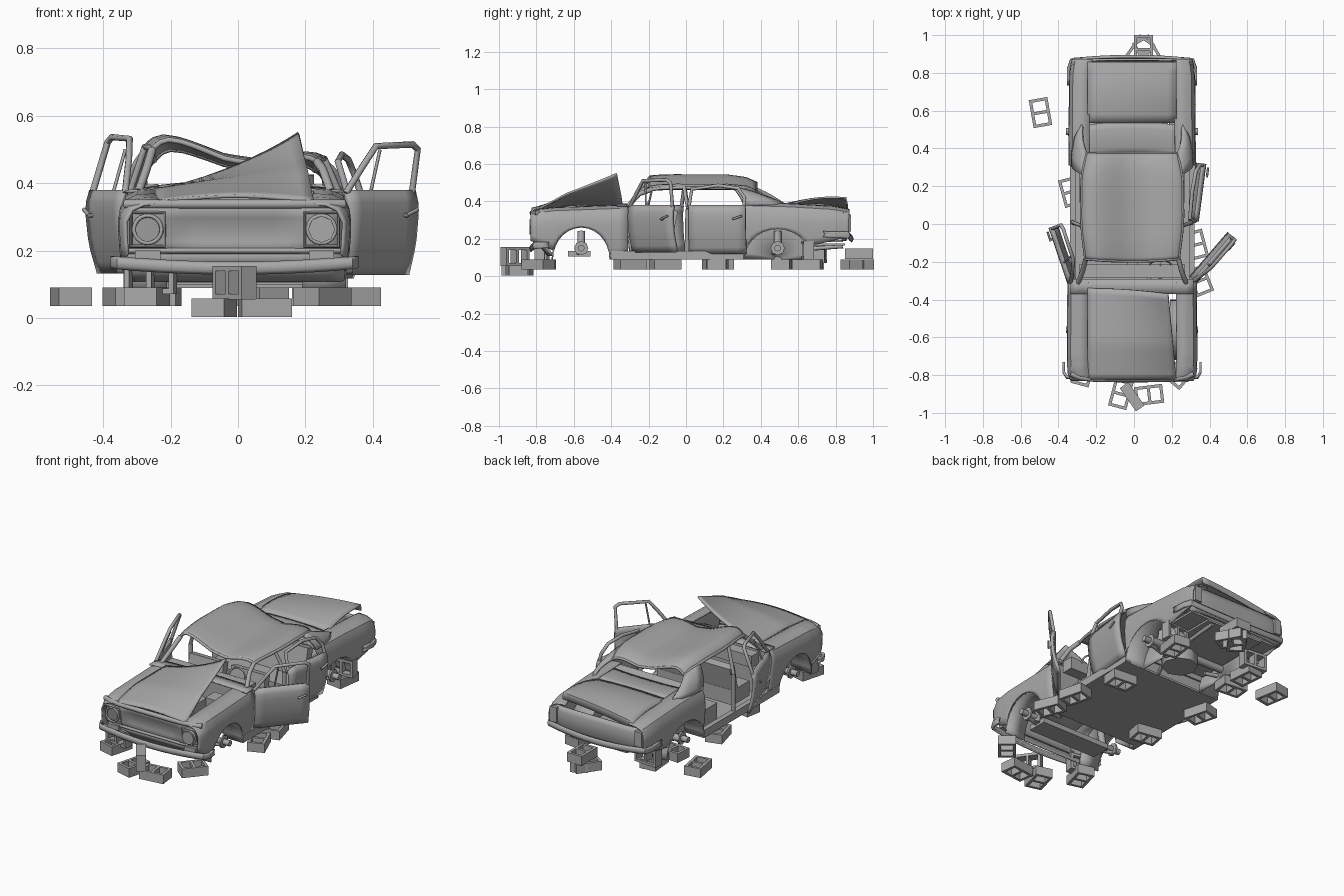
import bpy, bmesh, math
from mathutils import Matrix, Vector, Euler

if "Cube" in bpy.data.objects:
    bpy.data.objects.remove(bpy.data.objects["Cube"])

grey = bpy.data.materials.new("plain_grey")
grey.use_nodes = True
grey.diffuse_color = (0.4, 0.4, 0.4, 1)
grey.node_tree.nodes["Principled BSDF"].inputs["Base Color"].default_value = (0.4, 0.4, 0.4, 1)
CX = -0.01  # centre line of the car


def link(name, data, angle=35):
    ob = bpy.data.objects.new(name, data)
    bpy.context.collection.objects.link(ob)
    data.materials.append(grey)
    bpy.ops.object.select_all(action='DESELECT')
    ob.select_set(True)
    bpy.context.view_layer.objects.active = ob
    if ob.type == 'CURVE':
        bpy.ops.object.convert(target='MESH')
        ob = bpy.context.view_layer.objects.active
    bpy.ops.object.shade_smooth_by_angle(angle=math.radians(angle))
    return ob


def grid(name, us, vs, f, thick=0.008):
    """Sheet-metal panel: f(u, v) gives each point."""
    bm = bmesh.new()
    rows = [[bm.verts.new(f(u, v)) for v in vs] for u in us]
    for a, b in zip(rows, rows[1:]):
        for i in range(len(vs) - 1):
            bm.faces.new((a[i], b[i], b[i + 1], a[i + 1]))
    bmesh.ops.recalc_face_normals(bm, faces=bm.faces)
    me = bpy.data.meshes.new(name)
    bm.to_mesh(me)
    bm.free()
    ob = link(name, me)
    mod = ob.modifiers.new("thickness", 'SOLIDIFY')
    mod.thickness, mod.offset = thick, 0
    return ob


def tube(name, pts, r=0.008, closed=False):
    cu = bpy.data.curves.new(name, 'CURVE')
    cu.dimensions, cu.bevel_depth, cu.bevel_resolution, cu.use_fill_caps = '3D', r, 2, True
    sp = cu.splines.new('POLY')
    sp.points.add(len(pts) - 1)
    for p, q in zip(sp.points, pts):
        p.co = (*q, 1)
    sp.use_cyclic_u = closed
    return link(name, cu, 50)


def boxes(name, parts, loc, rot=(0, 0, 0)):
    """Boxes given as (centre, size), joined and then placed."""
    bm = bmesh.new()
    for c, s in parts:
        bmesh.ops.create_cube(bm, size=1, matrix=Matrix.Translation(c) @ Matrix.Diagonal((*s, 1)))
    bm.transform(Matrix.Translation(loc) @ Euler([math.radians(a) for a in rot]).to_matrix().to_4x4())
    me = bpy.data.meshes.new(name)
    bm.to_mesh(me)
    bm.free()
    return link(name, me)


def box(name, loc, size, rot=(0, 0, 0)):
    return boxes(name, [((0, 0, 0), size)], loc, rot)


def span(a, b, n):
    return [a + (b - a) * i / n for i in range(n + 1)]


def table(pts, t):
    """Straight-line lookup in a short list of pairs."""
    if t <= pts[0][0]:
        return pts[0][1]
    for (a, p), (b, q) in zip(pts, pts[1:]):
        if t <= b:
            return p + (q - p) * (t - a) / (b - a)
    return pts[-1][1]


# Fenders and rear quarters: columns from the arch line up to the shoulder
TOP = [(-.83, .335), (-.79, .352), (-.7, .362), (-.31, .376), (.31, .39), (.55, .383), (.8, .368), (.87, .352)]
ARCHES = {"front": (-.56, .155, 1.12), "rear": (.49, .18, .92)}


def arch_z(which, y):
    c, r, k = ARCHES[which]
    return .09 + k * math.sqrt(max(0, r * r - (y - c) ** 2))


def fender(which, side, ys, low):
    def f(y, v):
        top = table(TOP, y)
        bot = max(arch_z(which, y), table(low, y))
        pinch = table([(-.83, .02), (-.79, .004), (-.7, 0), (.3, .008), (.8, .012), (.87, .025)], y)
        if v <= 1:
            z = bot + (.285 - bot) * v
            x = .342 - .022 * ((.285 - z) / .19) ** 2
        else:
            x, dz = [(.338, -.045), (.323, -.015), (.29, 0), (.235, .004)][v - 2]
            z = top + dz
        return (CX + side * (x - pinch), y, z)
    return grid(which + "_fender", ys, [0, .33, .67, 1, 2, 3, 4, 5], f)


def arch_ys(which):
    c, r, k = ARCHES[which]
    return [c - r * math.cos(math.pi * i / 14) for i in range(15)]


for s in (1, -1):
    fender("front", s, [-.83, -.815, -.79, -.75] + arch_ys("front") + [-.36, -.31],
           [(-.83, .19), (-.72, .14), (-.6, .14), (-.5, .09)])
    fender("rear", s, arch_ys("rear") + [.72, .78, .83, .86, .872],
           [(.31, .09), (.5, .09), (.55, .15), (.7, .17), (.87, .21)])
    # Wheel housings (open inside at the front), sills and suspension
    for which, (c, r, k) in ARCHES.items():
        walls = [(.33, 1), (.2, 1)] + ([(.2, .1)] if which == "rear" else [])
        grid(which + "_wheel_housing", span(0, math.pi, 14), walls,
             lambda a, v: (CX + s * v[0], c + r * v[1] * math.cos(a), .09 + k * r * v[1] * math.sin(a)))
        tube(which + "_hub", [(CX + s * .24, c, .15), (CX + s * .35, c, .15)], .018)
        tube(which + "_brake_disc", [(CX + s * .3, c, .15), (CX + s * .31, c, .15)], .038)
        tube(which + "_spring", [(CX + s * .24, c, .12), (CX + s * .22, c, .24)], .02)
        tube(which + "_arm", [(CX + s * .12, c - .04, .12), (CX + s * .3, c, .13)], .012)
    box("sill", (CX + s * .315, -.045, .112), (.03, .72, .045))
    tube("door_pillar", [(CX + s * .31, .005, .12), (CX + s * .315, .01, .36)], .013)

# Front end: nose panel, valance, rim, headlamps, bumper
XS = span(-.325, .325, 16)


def nose_y(x, z):
    return -.8 - .03 * (z - .19) / .16 + .03 * (x / .325) ** 6


grid("nose_panel", XS, span(.19, .335, 4),
     lambda x, z: (CX + x, nose_y(x, z) + (.018 if abs(x) < .2 and .2 < z < .32 else 0), z))
grid("front_valance", XS, span(0, 1, 3), lambda x, t: (CX + x, nose_y(x, .19) + .06 * t, .19 - .08 * t))
tube("nose_rim", [(CX + x, nose_y(x, .34) + .005, .338) for x in XS], .014)
tube("grille_lower_rim", [(CX + x, nose_y(x, .2) - .002, .2) for x in XS], .008)
for s in (1, -1):
    x = CX + s * .258
    tube("lamp_surround", [(x + a, nose_y(.25, .263 + b) - .004, .263 + b)
                           for a, b in ((-.05, -.05), (.05, -.05), (.05, .05), (-.05, .05))], .007, True)
    tube("lamp_ring", [(x + .041 * math.cos(a), -.822, .263 + .041 * math.sin(a))
                       for a in span(0, 6.0, 20)], .006, True)
    box("indicator", (x, -.803, .187), (.075, .03, .028))
    box("tail_lamp", (CX + s * .285, .872, .285), (.045, .02, .09))
tube("headlamp", [(CX + .258, -.836, .263), (CX + .258, -.8, .263)], .04)


def bumper(name, ends, y, z, k, depth, bow):
    def f(u, v):
        wrap = max(0, abs(u) - .88) / .12
        side = math.copysign(min(1, abs(u) / .92), u)
        return (CX + side * ends, y + k * (depth * wrap - .008 * math.sin(v * math.pi) - .02 * (1 - side * side)),
                z + bow * u * u + (v - .5) * .032)
    grid(name, [-1, -.96, -.92, -.88] + span(-.75, .75, 8) + [.88, .92, .96, 1], span(0, 1, 4), f, .012)


bumper("front_bumper", .362, -.805, .148, 1, .075, .02)
bumper("rear_bumper", .338, .862, .2, -1, .13, .025)
grid("rear_panel", XS, span(0, 1, 5),
     lambda x, t: (CX + x * .96, .835 + .04 * math.sin(math.pi * (.15 + t * .6)) - .02 * (x / .325) ** 6, .19 + .15 * t))

# Bonnet: sprung up at its rear left corner
grid("bonnet", span(0, 1, 14), span(0, 1, 14),
     lambda u, v: (CX - .235 + u * (.47 - .045 * v), -.825 + .485 * v - .03 * v * u * u,
                   .343 + .037 * min(1, v * 2.5) + .018 * math.sin(math.pi * u) + .168 * v ** 1.15 * u ** 2), .01)
grid("cowl", XS, span(-.37, -.29, 2), lambda x, y: (CX + x, y, .376 + .008 * (1 - (x / .325) ** 2)))
box("firewall", (CX, -.32, .23), (.6, .012, .27))
box("engine_top", (CX + .06, -.55, .3), (.12, .2, .05))
box("battery", (CX + .15, -.42, .3), (.07, .09, .06))
box("front_crossmember", (CX, -.57, .12), (.46, .12, .03))

# Floor, boot well, underbody
box("floor", (CX, -.03, .095), (.6, .68, .012))
box("boot_floor", (CX, .6, .17), (.38, .5, .012))
box("rear_apron", (CX, .755, .188), (.6, .17, .012))
tube("spare_wheel_well", [(.05, .45, .095), (.05, .45, .165)], .1)
tube("rear_axle", [(CX - .3, .5, .15), (CX + .3, .5, .15)], .022)
tube("exhaust_pipe", [(.08, -.3, .1), (.08, .3, .1), (.14, .45, .13), (.14, .84, .16)], .011)

# Roof: dented, lower on the left side
DENT = [(-1, 0), (-.86, 0), (-.1, -.077), (.3, -.092), (.75, -.062), (1, -.035)]


def roof(u, y):
    arc = table([(-.185, .548), (-.14, .555), (-.05, .558), (.22, .557), (.32, .543), (.375, .518)], y)
    wide = table([(-.185, .245), (0, .268), (.25, .265), (.375, .238)], y)
    sag = table([(.2, 1), (.375, .85)], y)
    return (CX + u * wide, y - (.012 * (1 - u * u) if y < .1 else 0), arc - .05 * abs(u) ** 6 + sag * table(DENT, u))


RY = [-.185, -.165, -.14, -.05, .04, .13, .22, .27, .32, .35, .375]
US = [-1, -.96, -.9, -.8] + span(-.65, .65, 10) + [.8, .9, .96, 1]
grid("roof", US, RY, roof, .012)
tube("windscreen_header", [roof(u, -.185) for u in US], .008)
tube("rear_window_header", [roof(u, .375) for u in US], .007)
for s in (1, -1):
    tube("roof_rail", [roof(s, y) for y in RY], .009)
    tube("windscreen_pillar", [(CX + s * .285, -.31, .375), (CX + s * .262, -.25, .44), roof(s, -.185)], .013)
    tube("upper_door_pillar", [(CX + s * .315, .01, .36), roof(s, -.01)], .01)
    lo = [(.318, .31), (.315, .38), (.3, .46), (.262, .535)]

    def pillar(i, t):
        a = Vector(roof(s, [.26, .3, .34, .375][i]))
        x, y = lo[i]
        b = Vector((CX + s * x, y, table(TOP, y) - .012 + .008 * i / 3))
        return a.lerp(b, t) + Vector((s * .012, 0, .006)) * math.sin(math.pi * t)
    grid("rear_roof_pillar", [0, 1, 2, 3], span(0, 1, 6), pillar, .014)
grid("rear_shelf", span(-.27, .27, 8), span(.37, .54, 5),
     lambda x, y: (CX + x, y - .02 * (x / .27) ** 2, .372 + .018 * math.sin((y - .37) * 14) * (1 - .4 * (x / .27) ** 2)))

# Boot lid: ajar, twisted up on the left
grid("boot_lid", span(-.235, .235, 10), span(0, 1.12, 8),
     lambda x, v: (CX + x, .535 + .325 * min(v, 1), .386 + (.012 + .12 * x) * min(v, 1) + .018 * math.sin(min(v, 1) * math.pi)
                   - .008 * (x / .235) ** 2 - max(0, v - 1) * .28), .01)


# Doors: pressed panel, window frame, handle
def door(name, hinge, tip, out, frame, inward, low):
    o, t = Vector((*hinge, 0)), Vector((*tip, 0))
    length = (t - o).length
    d = (t - o).normalized()
    n = Vector((d.y, -d.x, 0)) * out

    def at(s, z, k=0):
        return o + d * s + n * k + Vector((0, 0, z))
    grid(name + "_panel", span(0, length, 6), span(low, .378, 7),
         lambda s, z: at(s, z, table([(.12, -.03), (.22, 0), (.31, .01), (.35, .008), (.378, -.002)], z)), .018)
    tube(name + "_window_frame", [at(s * length, z, -inward * (z - .37) / .14) for s, z in frame], .01)
    tube(name + "_handle", [at(length * .78, .305, .03), at(length * .94, .322, .03)], .006)
    if "front" in name:
        tube(name + "_quarter_light_bar", [at(length * .36, .37), at(length * .42, .5, -inward)], .005)
        tube(name + "_handle_root", [at(length * .8, .305, .005), at(length * .8, .305, .03)], .006)


FRONT = [(0, .37), (.2, .45), (.36, .51), (.9, .515), (.98, .5), (.97, .37)]
door("left_front_door", (.32, -.3), (.522, -.065), 1, FRONT, -.022, .13)
door("right_front_door", (-.335, -.31), (-.435, -.015), -1, [(s, z + .022 * (z > .4)) for s, z in FRONT], .045, .135)
door("left_rear_door", (.325, .015), (.365, .32), 1,
     [(0, .37), (.04, .465), (.5, .485), (.85, .47), (.97, .42), (.97, .37)], .045, .12)

# Cabin
box("dashboard", (CX, -.25, .335), (.56, .07, .07))
wheel = Matrix.Translation((.14, -.215, .365)) @ Matrix.Rotation(math.radians(65), 4, 'X')
tube("steering_wheel", [wheel @ Vector((.055 * math.cos(a), .055 * math.sin(a), 0)) for a in span(0, 6.0, 20)], .005, True)
tube("steering_column", [wheel.translation, (.14, -.3, .3)], .009)
for s in (1, -1):
    box("front_seat", (CX + s * .14, -.15, .165), (.23, .16, .09))
    box("front_seat_back", (CX + s * .14, -.085, .255), (.23, .045, .2), (-12, 0, 0))
box("rear_seat", (CX, .2, .165), (.56, .17, .1))
box("rear_seat_back", (CX, .3, .275), (.54, .05, .2), (-14, 0, 0))


# Hollow building blocks under and around the car
def block(loc, rot=(0, 0, 0)):
    parts = [((sx * .042, 0, 0), (.016, .15, .055)) for sx in (1, -1)]
    parts += [((0, k * .067, 0), (.07, .016, .055)) for k in (-1, 0, 1)]
    boxes("hollow_block", parts, loc, rot)


for x, y, turn in ((-.495, .59, 10), (-.335, .17, 15), (.35, -.3, 22), (.33, -.11, 15), (-.25, -.2, 80), (.24, .17, 85),
                   (-.25, .66, 5), (.25, .65, -8), (.03, .915, -35), (.07, .915, 30), (.25, -.79, -40), (-.27, -.78, -15),
                   (-.27, .51, 85)):
    block((x, y, .0625), (0, 0, turn))
block((-.07, -.9, .03), (0, 0, -15))
block((.08, -.905, .03), (0, 0, 97))
block((.05, .925, .12))
# Blocks set on edge as props
for x, y, z, turn in ((-.01, -.915, .105, 35), (-.26, -.77, .122, 80), (-.25, .72, .12, 85), (.25, .65, .138, 95)):
    block((x, y, z), (0, 90, turn))
